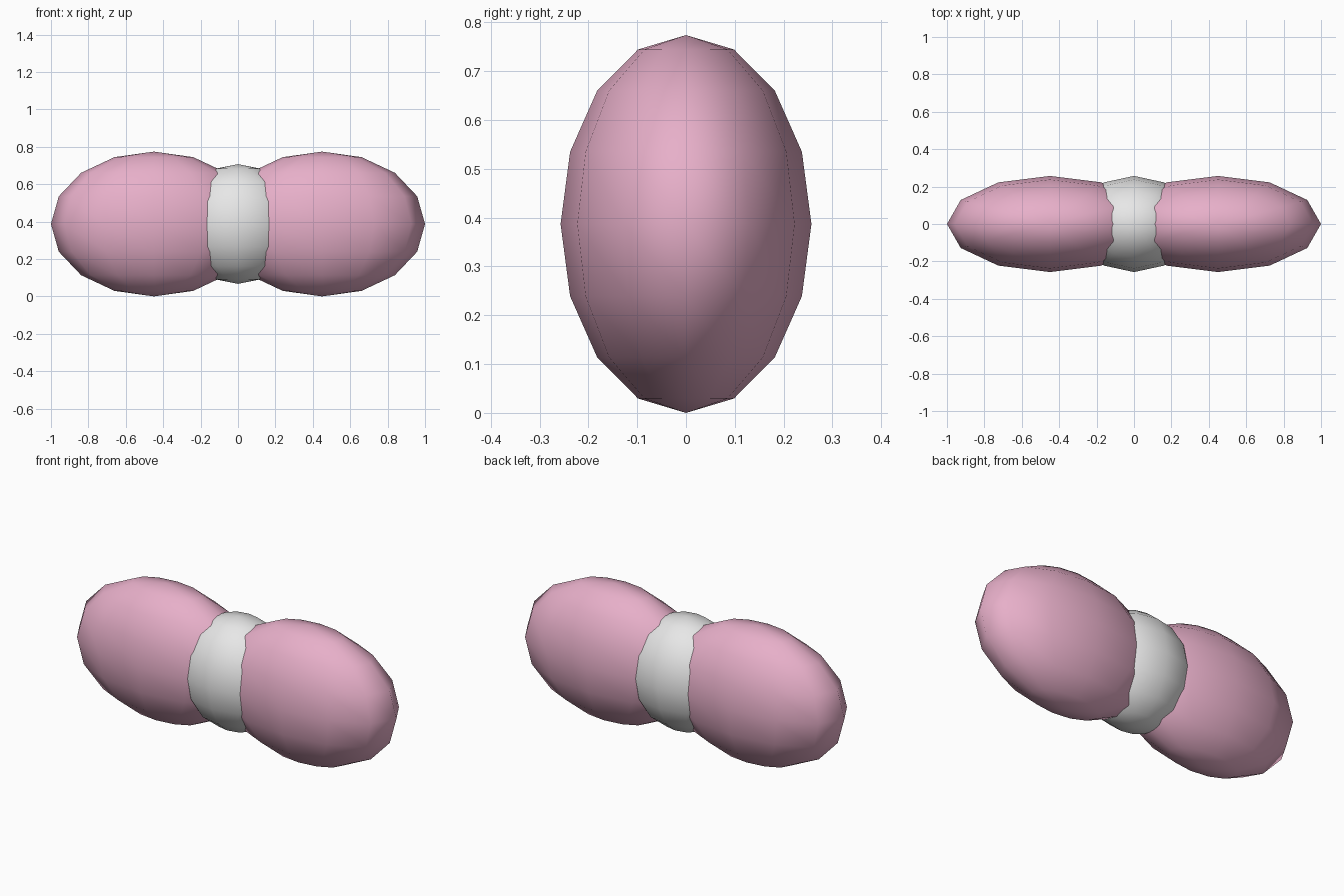
import bpy

cube = bpy.data.objects.get("Cube")
if cube:
    bpy.data.objects.remove(cube, do_unlink=True)


def make_material(name, rgb):
    mat = bpy.data.materials.new(name)
    mat.use_nodes = True
    color = (*rgb, 1.0)
    mat.diffuse_color = color
    mat.node_tree.nodes["Principled BSDF"].inputs["Base Color"].default_value = color
    return mat


def ellipsoid(name, x, radii, mat):
    """Low-poly smooth ball, stretched along each axis, with its poles on z."""
    bpy.ops.mesh.primitive_uv_sphere_add(
        segments=12, ring_count=8, radius=1, location=(x, 0, CENTRE_Z))
    obj = bpy.context.object
    obj.name = name
    obj.scale = radii
    bpy.ops.object.transform_apply(location=False, rotation=False, scale=True)
    bpy.ops.object.shade_smooth()
    obj.data.materials.append(mat)
    return obj


CENTRE_Z = 0.387
pink = make_material("soft pink", (0.93, 0.50, 0.68))
white = make_material("white", (0.92, 0.92, 0.92))

# Two bow lobes, mirrored across x
for side, sign in (("left", 1), ("right", -1)):
    ellipsoid(f"{side}_lobe", sign * 0.45, (0.55, 0.257, 0.387), pink)

# Central knot
ellipsoid("centre_knot", 0, (0.32, 0.257, 0.32), white)
